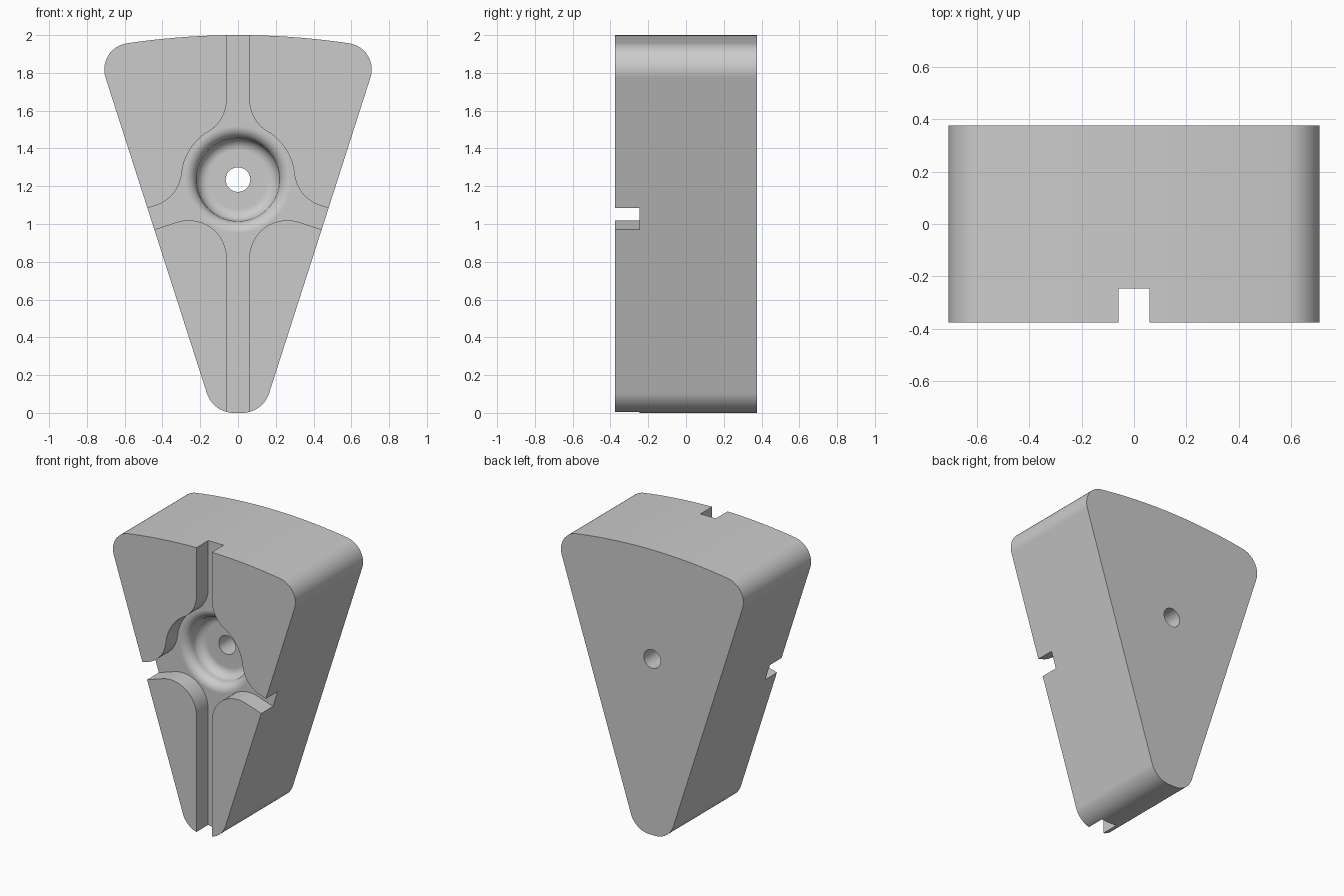
import bpy, bmesh
from math import sin, cos, radians, pi, sqrt

default = bpy.data.objects.get("Cube")
if default:
    bpy.data.objects.remove(default, do_unlink=True)

FRONT, BACK = -0.375, 0.375
CHANNEL_FLOOR, BOWL_FLOOR = -0.245, -0.12
BOWL_Z = 1.235

grey = bpy.data.materials.new("plain grey")
grey.use_nodes = True
grey.diffuse_color = (0.6, 0.6, 0.6, 1)
grey.node_tree.nodes["Principled BSDF"].inputs["Base Color"].default_value = (0.6, 0.6, 0.6, 1)


def arc(cx, cz, r, start, end, n=14):
    angles = [radians(start + (end - start) * i / n) for i in range(n + 1)]
    return [(cx + r * cos(a), cz + r * sin(a)) for a in angles]


def mirrored(half):
    """Close a right-hand half outline with its mirror image."""
    return half + [(-x, z) for x, z in reversed(half) if x > 1e-5]


def finish(name, bm):
    bmesh.ops.recalc_face_normals(bm, faces=bm.faces)
    mesh = bpy.data.meshes.new(name)
    bm.to_mesh(mesh)
    bm.free()
    mesh.materials.append(grey)
    obj = bpy.data.objects.new(name, mesh)
    bpy.context.collection.objects.link(obj)
    return obj


def prism(name, outline, y0, y1):
    bm = bmesh.new()
    face = bm.faces.new([bm.verts.new((x, y0, z)) for x, z in outline])
    ext = bmesh.ops.extrude_face_region(bm, geom=[face])["geom"]
    verts = [v for v in ext if isinstance(v, bmesh.types.BMVert)]
    bmesh.ops.translate(bm, verts=verts, vec=(0, y1 - y0, 0))
    return finish(name, bm)


def lathe(name, profile, z, steps=64):
    """Spin (radius, y) points round a front-to-back axis."""
    bm = bmesh.new()
    verts = [bm.verts.new((r, y, z)) for r, y in profile]
    edges = [bm.edges.new(pair) for pair in zip(verts, verts[1:])]
    bmesh.ops.spin(bm, geom=verts + edges, cent=(0, 0, z), axis=(0, 1, 0),
                   angle=2 * pi, steps=steps, use_merge=True)
    bmesh.ops.remove_doubles(bm, verts=bm.verts, dist=1e-5)
    return finish(name, bm)


# Wedge body: shallow curved top, rounded corners, narrow rounded foot
top_r = 4.0
crown = [(0.586 * i / 12, 2 - top_r + sqrt(top_r ** 2 - (0.586 * i / 12) ** 2)) for i in range(12)]
body = prism("wedge_body", mirrored(
    crown + arc(0.568, 1.818, 0.14, 82, -18) + arc(0.022, 0.15, 0.15, -18, -90)), FRONT, BACK)

# Cross-shaped channel that widens round the bowl
dx, dz = 0.4 * cos(radians(18)), -0.4 * sin(radians(18))
channel = prism("channel_cutter", mirrored(
    [(0.06, 2.2)]
    + arc(0.26, 1.66, 0.2, 180, 238.6)
    + arc(0, BOWL_Z, 0.3, 58.6, 6.1)[1:]
    + arc(0.497, 1.288, 0.2, 186.1, 252)[1:]
    + [(0.435 + dx, 1.098 + dz), (0.322 + dx, 1.010 + dz)]
    + arc(0.26, 0.82, 0.2, 72, 180)
    + [(0.06, -0.2)]), FRONT - 0.2, CHANNEL_FLOOR)

# Bowl with rounded lip and floor, and the through hole
half = (BOWL_FLOOR - CHANNEL_FLOOR) / 2
lip = arc(0.22 + half, CHANNEL_FLOOR + half, half, 270, 180, 10)
cove = arc(0.22 - half, BOWL_FLOOR - half, half, 0, 90, 10)
bowl = lathe("bowl_cutter",
             [(0, -0.31), (0.22 + half, -0.31)] + lip + cove[1:]
             + [(0.065, BOWL_FLOOR), (0.065, 0.5), (0, 0.5)], BOWL_Z)

# Cut the body
bpy.ops.object.select_all(action="DESELECT")
bpy.context.view_layer.objects.active = body
body.select_set(True)
for cutter in (channel, bowl):
    cutter.hide_render = True
    mod = body.modifiers.new(cutter.name, "BOOLEAN")
    mod.operation = "DIFFERENCE"
    mod.solver = "EXACT"
    mod.object = cutter
    bpy.ops.object.modifier_apply(modifier=mod.name)
    bpy.data.objects.remove(cutter, do_unlink=True)

# Smooth curves, crisp edges, flat faces kept flat
bpy.ops.object.shade_smooth_by_angle(angle=radians(30))
weighted = body.modifiers.new("flat_faces", "WEIGHTED_NORMAL")
weighted.keep_sharp = True
